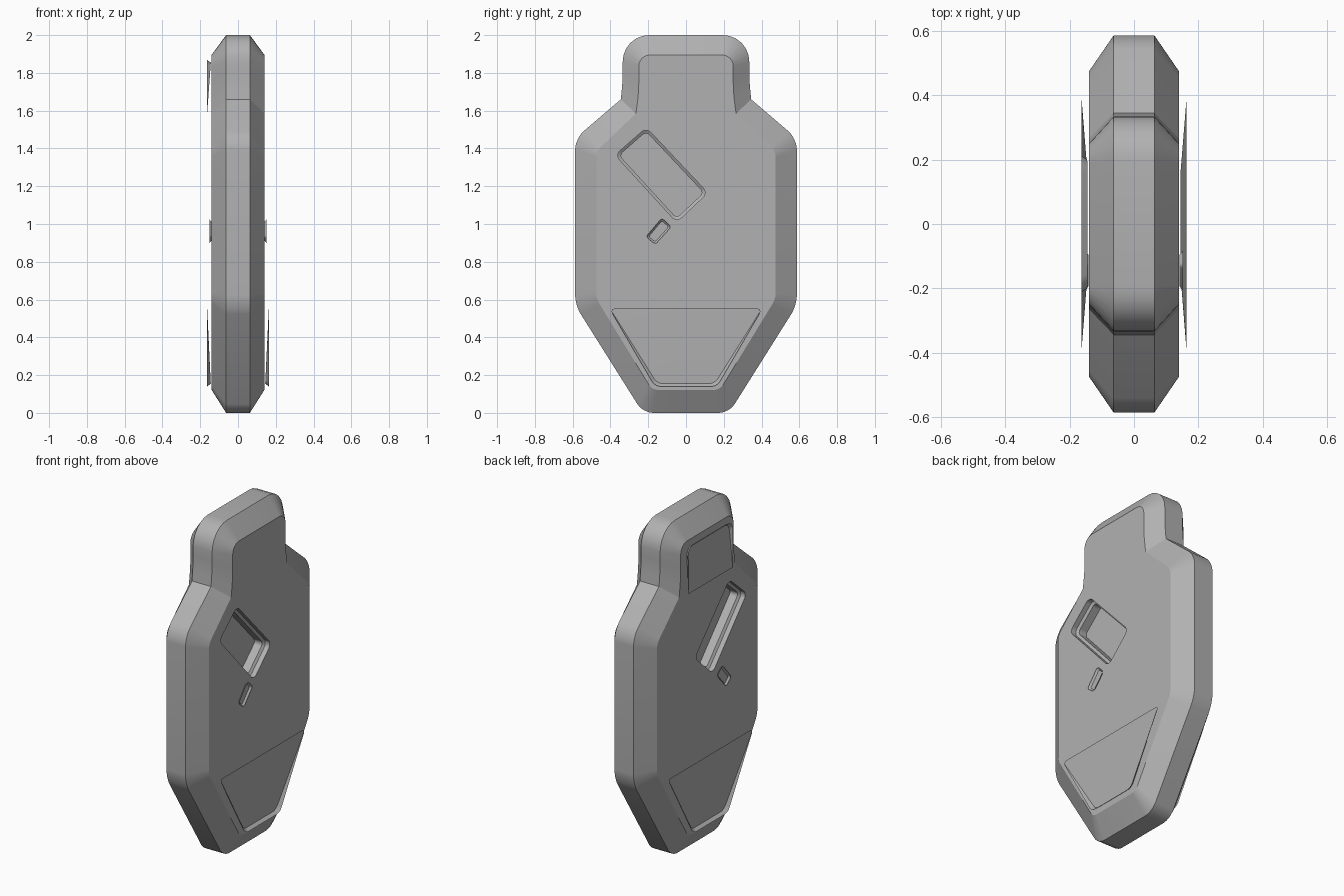
import bpy, bmesh, math
from mathutils import Vector

if "Cube" in bpy.data.objects:
    bpy.data.objects.remove(bpy.data.objects["Cube"])

grey = bpy.data.materials.new("dark_grey")
grey.diffuse_color = (0.44, 0.44, 0.44, 1)
grey.use_nodes = True
grey.node_tree.nodes["Principled BSDF"].inputs["Base Color"].default_value = grey.diffuse_color


def rounded(corners, n=6):
    """Round a closed (y, z, cut) polygon; cut is the length trimmed at each corner."""
    out = []
    for i, (y, z, c) in enumerate(corners):
        p = Vector((y, z))
        if c == 0:
            out.append(p)
            continue
        a = p + (Vector(corners[i - 1][:2]) - p).normalized() * c
        b = p + (Vector(corners[(i + 1) % len(corners)][:2]) - p).normalized() * c
        for k in range(n + 1):
            t = k / n
            u, v, w = (1 - t) ** 2, t ** 2, 1.44 * t * (1 - t)
            out.append((a * u + p * w + b * v) / (u + v + w))
    return out


def symmetric(half):
    """Mirror a half outline (bottom to top, y > 0) across y = 0."""
    return half + [(-y, z, c) for y, z, c in reversed(half)]


def inset(corners, d):
    """Move each corner of a rectangle inward by d along both edges."""
    out = []
    for i, (y, z, c) in enumerate(corners):
        p = Vector((y, z))
        e = (Vector(corners[i - 1][:2]) - p).normalized() + \
            (Vector(corners[(i + 1) % len(corners)][:2]) - p).normalized()
        p += e * d
        out.append((p.x, p.y, c * 0.7))
    return out


def loft(bm, rings, cap_first=True):
    vs = [[bm.verts.new(p) for p in r] for r in rings]
    faces = []
    n = len(vs[0])
    for a, b in zip(vs, vs[1:]):
        for i in range(n):
            j = (i + 1) % n
            faces.append(bm.faces.new((a[i], a[j], b[j], b[i])))
    end = bm.faces.new(vs[-1])
    faces.append(end)
    if cap_first:
        faces.append(bm.faces.new(vs[0][::-1]))
    return faces, end


def ring(pts, x):
    return [(x(p.y) if callable(x) else x, p.x, p.y) for p in pts]


def finish(name, bm, closed):
    if closed:
        bmesh.ops.recalc_face_normals(bm, faces=bm.faces)
    else:
        bmesh.ops.remove_doubles(bm, verts=bm.verts, dist=1e-5)
    me = bpy.data.meshes.new(name)
    bm.to_mesh(me)
    bm.free()
    me.materials.append(grey)
    ob = bpy.data.objects.new(name, me)
    bpy.context.collection.objects.link(ob)
    return ob


def smooth(ob):
    bpy.ops.object.select_all(action='DESELECT')
    ob.select_set(True)
    bpy.context.view_layer.objects.active = ob
    bpy.ops.object.shade_smooth_by_angle(angle=math.radians(25))


def tray(name, side, rim, floor, rim_x, floor_x):
    """Thin open tray standing just off the body face."""
    bm = bmesh.new()
    faces, end = loft(bm, [ring(rounded(rim), side * rim_x),
                           ring(rounded(floor), lambda z: side * floor_x(z))], False)
    end.normal_update()
    if end.normal.x * side < 0:
        bmesh.ops.reverse_faces(bm, faces=faces)
    smooth(finish(name, bm, False))


# Body: flat slab with wide chamfer between outer and inner outlines
outer = rounded(symmetric([(0.228, 0, 0.055), (0.587, 0.57, 0.055), (0.587, 1.453, 0.06),
                           (0.345, 1.66, 0), (0.335, 1.76, 0.05), (0.335, 2.0, 0.14)]))
inner = rounded(symmetric([(0.18, 0.122, 0.03), (0.475, 0.605, 0.03), (0.475, 1.385, 0.03),
                           (0.265, 1.585, 0), (0.25, 1.7, 0.05), (0.25, 1.895, 0.06)]))
bm = bmesh.new()
loft(bm, [ring(inner, -0.14), ring(outer, -0.063), ring(outer, 0.063), ring(inner, 0.14)])
body = finish("body", bm, True)

# Stepped slanted window recess on both faces
window = [(-0.375, 1.365, 0.035), (-0.21, 1.51, 0.035), (0.115, 1.165, 0.035), (-0.05, 1.01, 0.035)]
small = inset(window, 0.015)
bm = bmesh.new()
for s in (-1, 1):
    loft(bm, [ring(rounded(window), s * 0.2), ring(rounded(window), s * 0.11),
              ring(rounded(small), s * 0.1), ring(rounded(small), s * 0.05)])
cutter = finish("window_cutter", bm, True)
cutter.hide_render = True
mod = body.modifiers.new("window", 'BOOLEAN')
mod.operation = 'DIFFERENCE'
mod.solver = 'EXACT'
mod.object = cutter
smooth(body)
bpy.ops.object.modifier_apply(modifier=mod.name)
bpy.data.objects.remove(cutter, do_unlink=True)
smooth(body)

# Lower sloped panels and small button trays on both faces
button = [(-0.212, 0.932, 0.015), (-0.128, 1.032, 0.015), (-0.078, 0.985, 0.015), (-0.162, 0.892, 0.015)]
low_rim = symmetric([(0.165, 0.14, 0.03), (0.405, 0.552, 0.03)])
low_floor = symmetric([(0.152, 0.155, 0.03), (0.402, 0.552, 0.03)])
for s, label in ((-1, "left"), (1, "right")):
    tray(label + "_lower_panel", s, low_rim, low_floor, 0.163,
         lambda z: 0.144 + 0.019 * min(1, max(0, (z - 0.155) / 0.37)))
    tray(label + "_button", s, button, inset(button, 0.01), 0.152, lambda z: 0.141)

# Head panel on the left face only
tray("head_panel", -1,
     symmetric([(0.21, 1.59, 0), (0.212, 1.868, 0.05)]),
     symmetric([(0.21, 1.59, 0), (0.2, 1.855, 0.045)]), 0.163,
     lambda z: 0.163 - 0.019 * min(1, max(0, (z - 1.59) / 0.26)))
